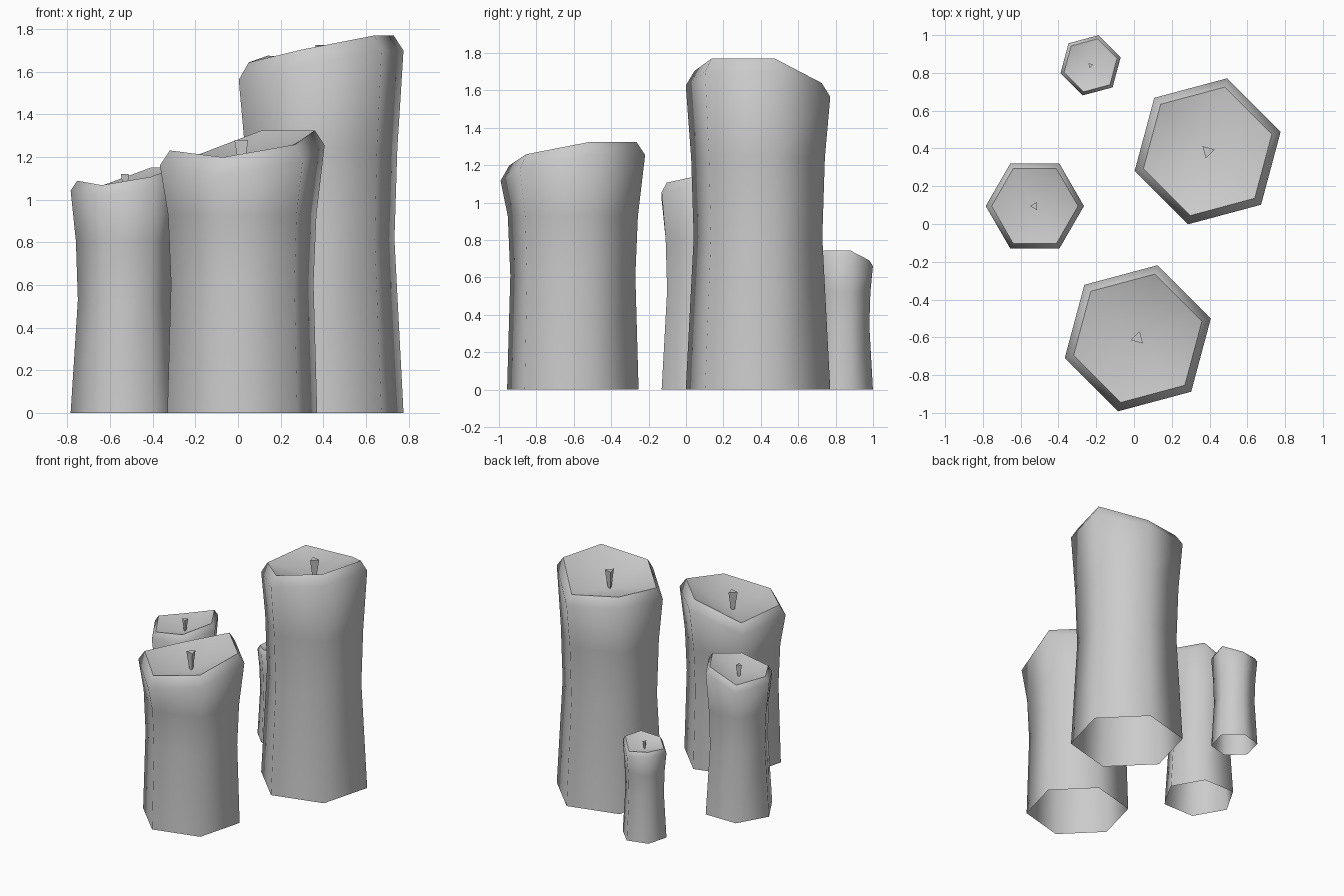
import bpy, bmesh
from math import cos, sin, radians, pi

cube = bpy.data.objects.get("Cube")
if cube:
    bpy.data.objects.remove(cube)

wax = bpy.data.materials.new("pale_grey_wax")
wax.use_nodes = True
GREY = (0.6, 0.6, 0.6, 1)
wax.diffuse_color = GREY
wax.node_tree.nodes["Principled BSDF"].inputs["Base Color"].default_value = GREY

# Uneven lip of a candle: drop below its highest corner, per unit of radius
SHOULDER = (0.175, 0.175, 0.51, 0.41, 0.52, 0.36)
LIP = (0, 0, 0.325, 0.235, 0.315, 0.165)


def finish(name, bm):
    bmesh.ops.recalc_face_normals(bm, faces=bm.faces)
    mesh = bpy.data.meshes.new(name)
    bm.to_mesh(mesh)
    bm.free()
    obj = bpy.data.objects.new(name, mesh)
    bpy.context.collection.objects.link(obj)
    mesh.materials.append(wax)
    bpy.ops.object.select_all(action='DESELECT')
    obj.select_set(True)
    bpy.context.view_layer.objects.active = obj
    bpy.ops.object.shade_smooth_by_angle(angle=radians(68))


def ring(bm, x, y, r, turn, heights):
    n = len(heights)
    return [bm.verts.new((x + r * cos(turn + 2 * pi * i / n),
                          y + r * sin(turn + 2 * pi * i / n), z))
            for i, z in enumerate(heights)]


def bridge(bm, a, b):
    n = len(a)
    for i in range(n):
        j = (i + 1) % n
        bm.faces.new((a[i], a[j], b[j], b[i]))


def candle(name, x, y, r, peak, turn, base, waist):
    turn = radians(turn)
    # Waisted body, open below, with a bevelled lip
    bm = bmesh.new()
    rings = [ring(bm, x, y, r * base, turn, [0] * 6),
             ring(bm, x, y, r * waist, turn, [peak * 0.46] * 6),
             ring(bm, x, y, r * (waist + 0.035), turn, [peak * 0.7] * 6),
             ring(bm, x, y, r, turn, [peak - r * d for d in SHOULDER]),
             ring(bm, x, y, r * 0.88, turn, [peak - r * d for d in LIP])]
    for a, b in zip(rings, rings[1:]):
        bridge(bm, a, b)
    # Melted hollow
    centre = bm.verts.new((x, y, peak - r * 0.46))
    lip = rings[-1]
    for i in range(6):
        bm.faces.new((lip[i], lip[(i + 1) % 6], centre))
    finish(name, bm)

    # Three-sided wick, wider at the top
    bm = bmesh.new()
    low = ring(bm, x, y, r * 0.035, turn + pi, [peak - r * 0.48] * 3)
    high = ring(bm, x, y, r * 0.095, turn + pi, [peak - r * 0.11] * 3)
    bridge(bm, low, high)
    bm.faces.new(high)
    bm.faces.new(low[::-1])
    finish(name + "_wick", bm)


candle("front_candle", 0.02, -0.605, 0.4, 1.325, 15, 0.91, 0.865)
candle("tall_candle", 0.39, 0.385, 0.4, 1.77, -45, 1.0, 0.89)
candle("side_candle", -0.525, 0.095, 0.26, 1.15, 0, 1.0, 0.87)
candle("small_candle", -0.23, 0.84, 0.165, 0.745, -45, 1.0, 0.88)
